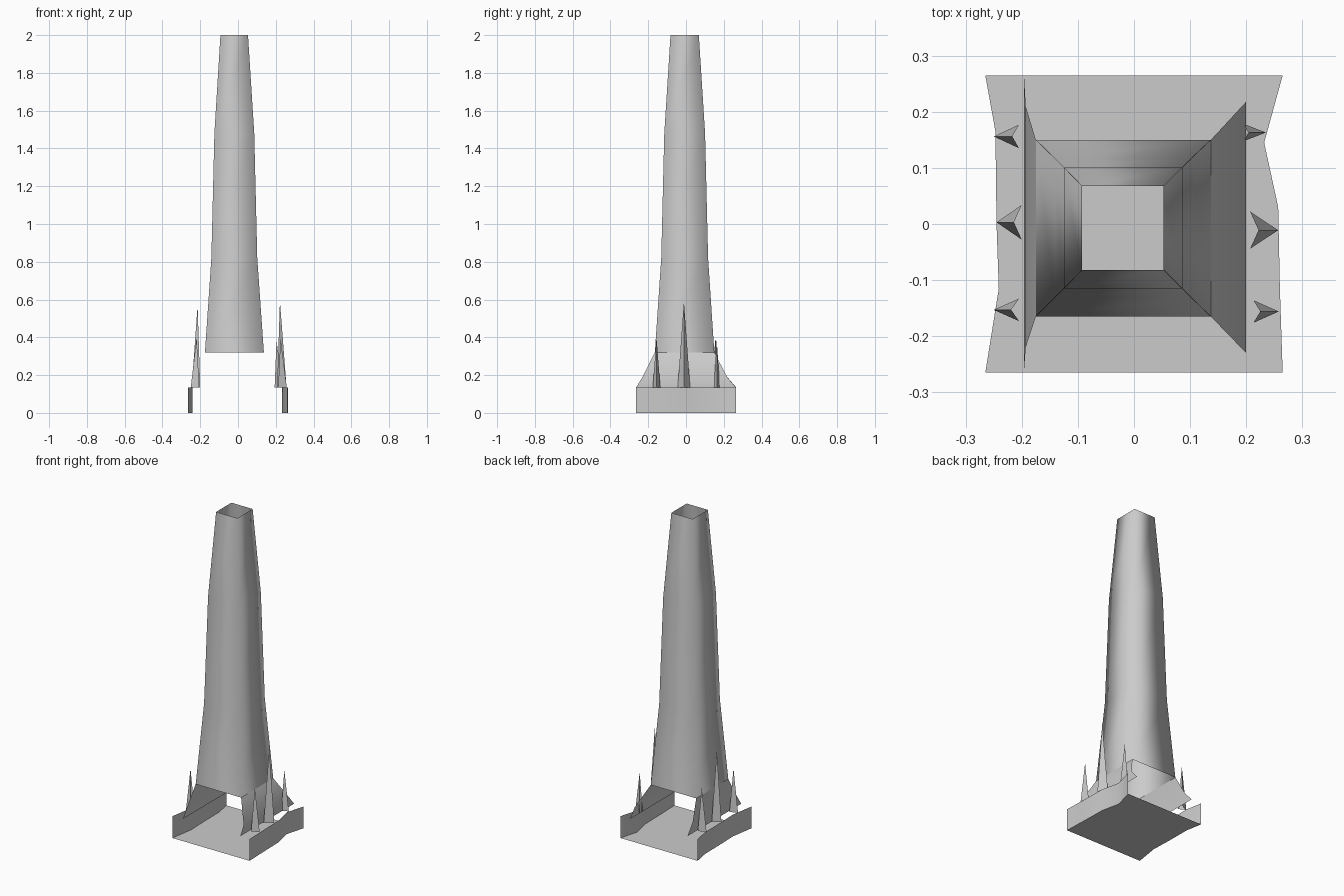
import bpy

if "Cube" in bpy.data.objects:
    bpy.data.objects.remove(bpy.data.objects["Cube"])


def make(name, verts, faces, smooth=True):
    me = bpy.data.meshes.new(name)
    me.from_pydata(verts, [], faces)
    me.update()
    ob = bpy.data.objects.new(name, me)
    bpy.context.collection.objects.link(ob)
    for p in me.polygons:
        p.use_smooth = smooth
    return ob


def strip(rows, closed=False):
    """Quads bridging equal-length rows of points."""
    n = len(rows[0])
    verts = [v for r in rows for v in r]
    faces = []
    for i in range(len(rows) - 1):
        for j in range(n if closed else n - 1):
            k = (j + 1) % n
            faces.append((i * n + j, i * n + k, (i + 1) * n + k, (i + 1) * n + j))
    return verts, faces


# Hollow square shaft: z, x min, x max, y min, y max
levels = [
    (0.32, -0.175, 0.137, -0.165, 0.150),
    (0.82, -0.141, 0.102, -0.131, 0.117),
    (1.48, -0.125, 0.086, -0.115, 0.101),
    (2.00, -0.093, 0.053, -0.082, 0.068),
]
rings = [[(a, c, z), (b, c, z), (b, d, z), (a, d, z)] for z, a, b, c, d in levels]
make("shaft", *strip(rings, closed=True))

# Flared skirt panels on the two sides: z, x, y min, y max
skirts = {
    "left_skirt": [(0.32, -0.175, -0.165, 0.15), (0.20, -0.193, -0.22, 0.21),
                   (0.135, -0.196, -0.262, 0.266)],
    "right_skirt": [(0.32, 0.137, -0.165, 0.15), (0.19, 0.2, -0.23, 0.218),
                    (0.135, 0.2, -0.264, 0.264)],
}
for name, rows in skirts.items():
    make(name, *strip([[(x, c, z), (x, d, z)] for z, x, c, d in rows]))

# Floor plate with ragged side edges, and the low walls on those edges
H = 0.135
left = [(-0.265, -0.265), (-0.241, -0.115), (-0.245, 0.0), (-0.247, 0.165), (-0.265, 0.265)]
right = [(0.265, -0.265), (0.26, -0.115), (0.257, 0.03), (0.232, 0.145), (0.265, 0.265)]
outline = [(x, y, 0) for x, y in left[::-1] + right]
make("floor_plate", outline, [tuple(range(len(outline)))], smooth=False)
for name, edge in (("left_wall", left), ("right_wall", right)):
    make(name, *strip([[(x, y, z) for x, y in edge] for z in (0, H)]))

# Two-sided spikes: outer tip x, tail x, apex x, centre y, half width, apex z
spikes = [
    (-0.25, -0.205, -0.217, 0.156, 0.021, 0.40),
    (-0.245, -0.20, -0.214, 0.003, 0.031, 0.57),
    (-0.25, -0.205, -0.219, -0.153, 0.02, 0.40),
    (0.235, 0.194, 0.204, 0.163, 0.016, 0.385),
    (0.257, 0.207, 0.222, -0.011, 0.033, 0.59),
    (0.258, 0.213, 0.225, -0.156, 0.02, 0.40),
]
for i, (tip, tail, apex, y, w, z) in enumerate(spikes):
    make(f"spike_{i + 1}",
         [(tip, y, H), (tail, y - w, H), (tail, y + w, H), (apex, y, z)],
         [(0, 1, 3), (2, 0, 3)], smooth=False)
